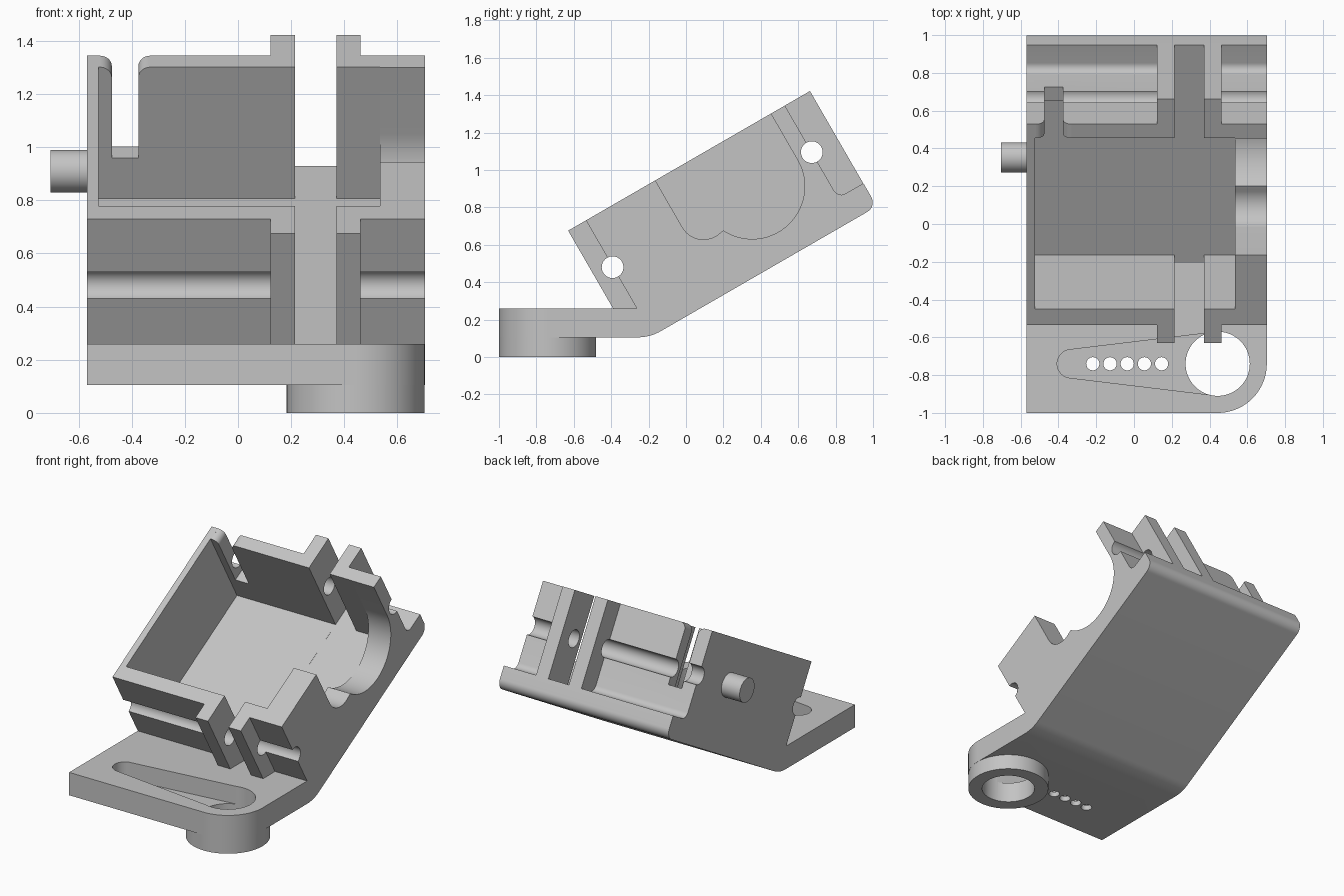
import bpy, bmesh, math
from mathutils import Vector

if "Cube" in bpy.data.objects:
    bpy.data.objects.remove(bpy.data.objects["Cube"])

TILT = math.radians(30)
C, S = math.cos(TILT), math.sin(TILT)
LEFT, RIGHT = -0.568, 0.703
FLOOR, TOP, END = 0.33, 0.90, 1.286
PLATE_LOW, PLATE_TOP = 0.105, 0.26

grey = bpy.data.materials.new("plain grey")
grey.use_nodes = True
colour = (0.55, 0.55, 0.55, 1)
grey.diffuse_color = colour
grey.node_tree.nodes["Principled BSDF"].inputs["Base Color"].default_value = colour


def tilted(u, v):
    """Tilted box coordinates to (y, z)."""
    return (u * C - v * S, u * S + v * C)


def arc(cx, cy, r, a0, a1, n=32):
    angles = [math.radians(a0 + (a1 - a0) * i / n) for i in range(n + 1)]
    return [(cx + r * math.cos(a), cy + r * math.sin(a)) for a in angles]


def circle(cx, cy, r, n=64):
    return arc(cx, cy, r, 0, 360, n)[:-1]


def rounded(points, radii, n=10):
    """Polygon with the corners listed in radii filleted."""
    out = []
    for i, p in enumerate(points):
        if i not in radii:
            out.append(p)
            continue
        p = Vector(p)
        d0 = (Vector(points[i - 1]) - p).normalized()
        d1 = (Vector(points[(i + 1) % len(points)]) - p).normalized()
        half = d0.angle(d1) / 2
        r = radii[i]
        centre = p + (d0 + d1).normalized() * r / math.sin(half)
        t = r / math.tan(half)
        s, e = p + d0 * t - centre, p + d1 * t - centre
        a0 = math.atan2(s.y, s.x)
        sweep = math.remainder(math.atan2(e.y, e.x) - a0, math.tau)
        out += arc(centre.x, centre.y, r, math.degrees(a0), math.degrees(a0 + sweep), n)
    return out


def along_x(p, t):
    return (t, p[0], p[1])


def along_z(p, t):
    return (p[0], p[1], t)


def along_tilt(p, t):
    return (p[0], *tilted(t, p[1]))


def prism(name, points, start, end, place=along_x):
    bm = bmesh.new()
    a = [bm.verts.new(place(p, start)) for p in points]
    b = [bm.verts.new(place(p, end)) for p in points]
    bm.faces.new(a)
    bm.faces.new(b)
    for i in range(len(a)):
        j = (i + 1) % len(a)
        bm.faces.new((a[i], a[j], b[j], b[i]))
    bmesh.ops.recalc_face_normals(bm, faces=bm.faces)
    mesh = bpy.data.meshes.new(name)
    bm.to_mesh(mesh)
    bm.free()
    mesh.materials.append(grey)
    obj = bpy.data.objects.new(name, mesh)
    bpy.context.collection.objects.link(obj)
    return obj


def combine(target, tool, operation):
    """Apply a boolean and remove the tool."""
    bpy.context.view_layer.objects.active = target
    mod = target.modifiers.new("boolean", "BOOLEAN")
    mod.operation = operation
    mod.solver = "EXACT"
    mod.object = tool
    bpy.ops.object.modifier_apply(modifier=mod.name)
    bpy.data.objects.remove(tool)


def add(*args):
    combine(body, prism(*args), "UNION")


def cut(*args):
    combine(body, prism(*args), "DIFFERENCE")


# Side profile: flat mounting plate, tilted box and rear ledge
side = [(-1, PLATE_LOW), (-0.192, PLATE_LOW), tilted(END, 0.187), tilted(END, FLOOR),
        tilted(1.13, FLOOR), tilted(1.13, TOP), tilted(-0.098, TOP),
        (-0.263, PLATE_TOP), (-1, PLATE_TOP)]
body = prism("cradle_body", rounded(side, {1: 0.25, 2: 0.06, 4: 0.045}), LEFT, RIGHT)

# Hinge block, later split into ears by the slot
ear = [tilted(-0.208, TOP), tilted(-0.208, 0.38), tilted(0, 0.26),
       tilted(END - 0.001, 0.26), tilted(END - 0.001, TOP)]
add("hinge_block", ear, 0.122, 0.462)

# Hinge pin bores along both end walls
for u in (-0.1, 1.13):
    cut("pin_cutter", circle(*tilted(u, 0.612), 0.058, 48), -1, 1)

# Wire notch in the rear wall, with rounded lips
notch = [(-0.475, 0.506), (-0.375, 0.506)]
notch += arc(-0.33, TOP - 0.045, 0.045, 180, 92, 10) + [(-0.33, 1), (-0.52, 1)]
notch += arc(-0.52, TOP - 0.045, 0.045, 88, 0, 10)
cut("notch_cutter", notch, 1.0, 1.2, along_tilt)

# Main cavity
cavity = [tilted(0, FLOOR), tilted(1.044, FLOOR), tilted(1.044, 1.1), tilted(0, 1.1)]
cut("cavity_cutter", cavity, -0.525, 0.535)

# Hinge slot splitting the ears
slot = [tilted(1.4, FLOOR), tilted(1.4, 1.1), tilted(-0.4, 1.1),
        (-0.9, PLATE_TOP), (-0.206, PLATE_TOP)]
cut("hinge_slot_cutter", slot, 0.215, 0.37)

# Curved opening in the left wall
opening = [(0.33, 1.1)] + arc(0.46, 0.61, 0.13, 180, 283, 16)
opening += arc(0.762, 0.613, 0.281, -153, 0, 40) + [(1.043, 1.1)]
cut("opening_cutter", [tilted(*p) for p in opening], 0.5, 0.8)

# Side peg
add("side_peg", circle(*tilted(0.76, 0.612), 0.08), -0.705, -0.55)

# Rounded plate corner and boss
hub_x, hub_y = 0.443, -0.74
corner = arc(hub_x, hub_y, 0.26, 0, -90) + [(hub_x, -1.1), (0.8, -1.1), (0.8, hub_y)]
cut("corner_cutter", corner, -0.1, 0.4, along_z)
add("boss", circle(hub_x, hub_y, 0.2595), 0, 0.13, along_z)

# Shaft hole, tapered lever pocket and row of screw holes
cut("shaft_cutter", circle(hub_x, hub_y, 0.17), -0.1, 0.3, along_z)
pocket = arc(-0.332, hub_y, 0.075, 97, 263) + arc(hub_x, hub_y, 0.168, -97, 97, 48)
cut("pocket_cutter", pocket, 0.14, 0.3, along_z)
for i in range(5):
    cut("screw_cutter", circle(-0.218 + 0.091 * i, hub_y, 0.035, 24), -0.1, 0.2, along_z)

# Smooth curved faces, keep edges sharp
bpy.ops.object.select_all(action="DESELECT")
body.select_set(True)
bpy.context.view_layer.objects.active = body
bpy.ops.object.shade_smooth_by_angle(angle=math.radians(30))
